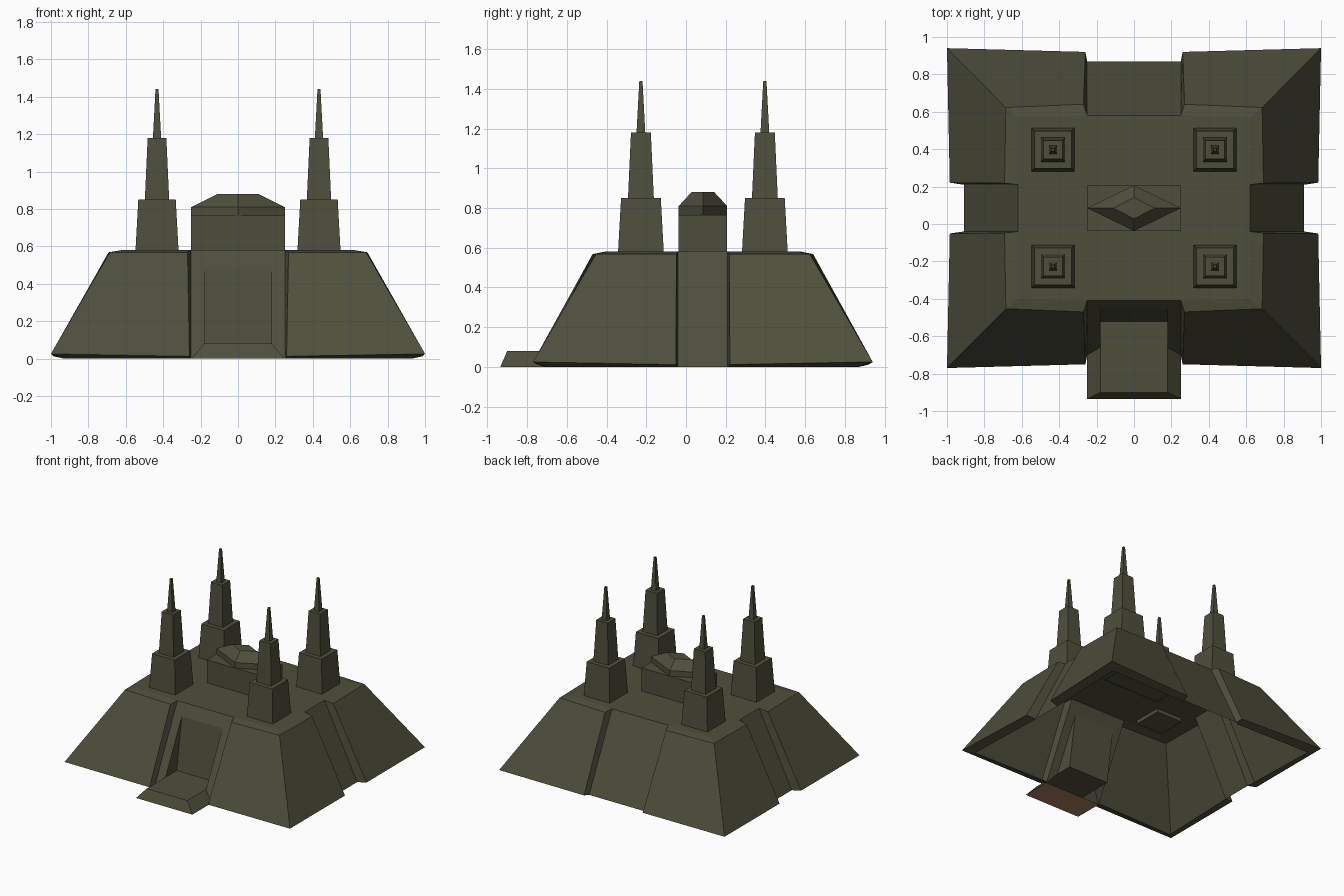
import bpy, bmesh

if "Cube" in bpy.data.objects:
    bpy.data.objects.remove(bpy.data.objects["Cube"])

CY = 0.085  # the building's centre line in y


def material(name, rgb):
    m = bpy.data.materials.new(name)
    m.diffuse_color = (*rgb, 1)
    m.use_nodes = True
    m.node_tree.nodes["Principled BSDF"].inputs["Base Color"].default_value = m.diffuse_color
    return m


stone = material("olive_stone", (0.078, 0.078, 0.046))
clay = material("tan_clay", (0.38, 0.20, 0.12))


def finish(bm, name, mats=(stone,), up_face=None):
    bmesh.ops.remove_doubles(bm, verts=bm.verts, dist=0.0005)
    bmesh.ops.recalc_face_normals(bm, faces=bm.faces)
    bm.normal_update()
    # open shells: the highest level face must look up
    flat = [f for f in bm.faces if abs(f.normal.z) > 0.95]
    top = max(flat, key=lambda f: f.calc_center_median().z)
    if top.normal.z < 0:
        bmesh.ops.reverse_faces(bm, faces=bm.faces)
    me = bpy.data.meshes.new(name)
    bm.to_mesh(me)
    bm.free()
    for m in mats:
        me.materials.append(m)
    ob = bpy.data.objects.new(name, me)
    bpy.context.collection.objects.link(ob)
    return ob


def loft(bm, rings, cap_top=True, cap_bottom=False):
    vs = [[bm.verts.new(p) for p in r] for r in rings]
    n = len(vs[0])
    for a, b in zip(vs, vs[1:]):
        for i in range(n):
            j = (i + 1) % n
            bm.faces.new((a[i], a[j], b[j], b[i]))
    if cap_top:
        bm.faces.new(vs[-1])
    if cap_bottom:
        bm.faces.new(vs[0][::-1])


def quad(bm, *pts):
    return bm.faces.new([bm.verts.new(p) for p in pts])


def four_way(path):
    """Mirror a front-right quarter outline into a full ring."""
    ring = []
    for sx, sy, step in ((1, -1, 1), (1, 1, -1), (-1, 1, 1), (-1, -1, -1)):
        ring += [(sx * x, CY + sy * y, z) for x, y, z in path[::step]]
    return ring


# Main shell: sloped corner blocks with a recessed channel on every side, open below
levels = [
    [(.25, .785, 0), (.27, .77, 0), (.93, .785, 0), (.91, .133, 0), (.91, .125, 0)],
    [(.25, .785, 0), (.26, .835, .012), (1, .855, .025), (.985, .136, .012), (.91, .125, 0)],
    [(.25, .495, .58), (.27, .555, .568), (.685, .538, .568), (.692, .133, .568), (.62, .125, .58)],
    [(.25, .495, .58), (.27, .495, .58), (.62, .485, .58), (.62, .133, .58), (.62, .125, .58)],
]
bm = bmesh.new()
rings = [four_way(p) for p in levels]
vs = [[bm.verts.new(p) for p in r] for r in rings]
for k in range(3):
    for i in range(20):
        j = (i + 1) % 20
        if k != 1 and i in (4, 9, 14, 19):
            continue                      # channels have no rim
        if k == 1 and i == 19:
            continue                      # front channel holds the portal
        bm.faces.new((vs[k][i], vs[k][j], vs[k + 1][j], vs[k + 1][i]))
bm.faces.new(vs[3])


# Portal: frame, side reveals and steep back wall
def slope_y(z):
    return CY - .785 + .29 * z / .58


lo, hi = .08, .49
for s in (-1, 1):
    quad(bm, (s * .25, slope_y(0), 0), (s * .18, slope_y(lo), lo),
         (s * .18, slope_y(hi), hi), (s * .25, slope_y(.58), .58))
    quad(bm, (s * .18, slope_y(lo), lo), (s * .18, -.52, lo), (s * .18, slope_y(hi), hi))
quad(bm, (-.25, slope_y(.58), .58), (-.18, slope_y(hi), hi),
     (.18, slope_y(hi), hi), (.25, slope_y(.58), .58))
quad(bm, (-.18, -.52, lo), (.18, -.52, lo), (.18, slope_y(hi), hi), (-.18, slope_y(hi), hi))
finish(bm, "temple_shell")

# Entrance step with a clay underside
bm = bmesh.new()
quad(bm, (-.18, -.52, lo), (-.18, -.90, lo), (.18, -.90, lo), (.18, -.52, lo))
quad(bm, (-.18, -.90, lo), (-.25, -.935, 0), (.25, -.935, 0), (.18, -.90, lo))
for s in (-1, 1):
    quad(bm, (s * .18, -.90, lo), (s * .18, slope_y(lo), lo), (s * .25, -.70, 0), (s * .25, -.935, 0))
quad(bm, (-.25, -.935, 0), (-.25, -.70, 0), (.25, -.70, 0), (.25, -.935, 0)).material_index = 1
finish(bm, "entrance_step", (stone, clay))


def box_ring(x, y, hx, hy, z):
    return [(x - hx, y - hy, z), (x + hx, y - hy, z), (x + hx, y + hy, z), (x - hx, y + hy, z)]


def diamond_ring(hx, hy, z):
    return [(hx, CY, z), (0, CY + hy, z), (-hx, CY, z), (0, CY - hy, z)]


# Central roof block with a diamond-shaped cap
bm = bmesh.new()
loft(bm, [box_ring(0, CY, .25, .122, .575), box_ring(0, CY, .25, .122, .765)])
finish(bm, "roof_block")
bm = bmesh.new()
loft(bm, [diamond_ring(.25, .122, .765), diamond_ring(.25, .122, .81), diamond_ring(.11, .057, .88)])
finish(bm, "diamond_cap")

# Four stepped spires
tiers = [(.115, .55), (.115, .58), (.10, .85), (.065, .85), (.05, 1.18), (.022, 1.18), (.008, 1.44)]
for sx in (-1, 1):
    for sy in (-1, 1):
        bm = bmesh.new()
        loft(bm, [box_ring(sx * .433, CY + sy * .312, h, h, z) for h, z in tiers], True, True)
        finish(bm, "spire")
